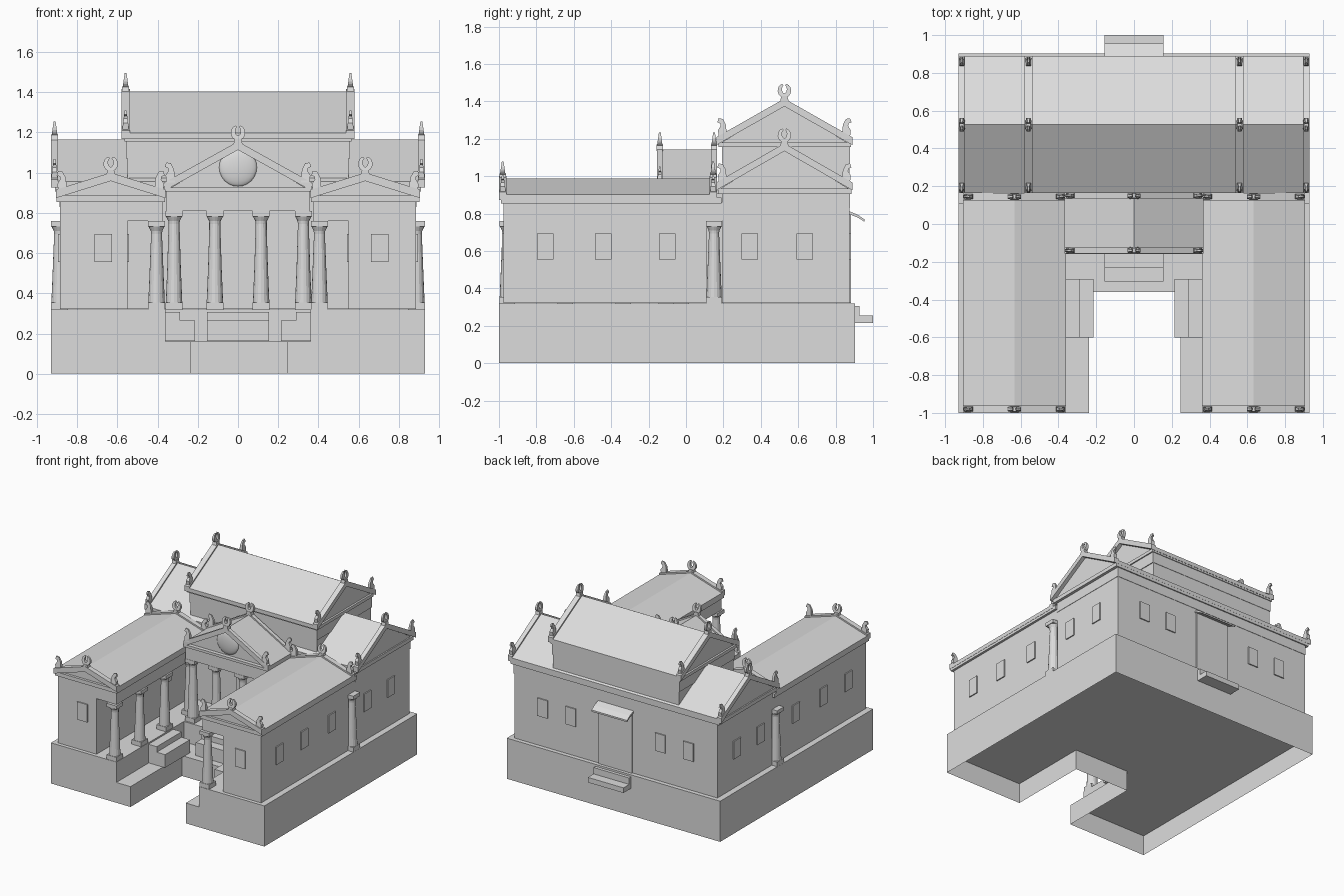
import bpy, bmesh, math
from mathutils import Vector

cube = bpy.data.objects.get("Cube")
if cube:
    bpy.data.objects.remove(cube, do_unlink=True)

stone = bpy.data.materials.new("pale_stone")
stone.use_nodes = True
GREY = (0.72, 0.72, 0.72, 1)
stone.diffuse_color = GREY
stone.node_tree.nodes["Principled BSDF"].inputs["Base Color"].default_value = GREY


def finish(name, bm, recalc=True):
    if recalc:
        bmesh.ops.recalc_face_normals(bm, faces=bm.faces)
    me = bpy.data.meshes.new(name)
    bm.to_mesh(me)
    bm.free()
    me.materials.append(stone)
    ob = bpy.data.objects.new(name, me)
    bpy.context.collection.objects.link(ob)
    return ob


def prism(name, pts, axis, a, b):
    """Extrude a profile of (across, height) points along x or y."""
    bm = bmesh.new()
    place = (lambda p, d: (d, p[0], p[1])) if axis == "x" else (lambda p, d: (p[0], d, p[1]))
    rings = [[bm.verts.new(place(p, d)) for p in pts] for d in (a, b)]
    for r in rings:
        bm.faces.new(r)
    for i in range(len(pts)):
        j = (i + 1) % len(pts)
        bm.faces.new((rings[0][i], rings[0][j], rings[1][j], rings[1][i]))
    return finish(name, bm)


def box(name, x0, x1, y0, y1, z0, z1):
    return prism(name, [(x0, z0), (x1, z0), (x1, z1), (x0, z1)], "y", y0, y1)


def shell(name, outline, top, bottoms):
    """Bottomless block; each wall runs down to its own height (None = no wall)."""
    bm = bmesh.new()
    bm.faces.new([bm.verts.new((x, y, top)) for x, y in outline])
    for i, low in enumerate(bottoms):
        p, q = outline[i], outline[(i + 1) % len(outline)]
        if low is not None:
            bm.faces.new([bm.verts.new((*c, z)) for c, z in ((p, low), (q, low), (q, top), (p, top))])
    bmesh.ops.remove_doubles(bm, verts=bm.verts, dist=0.0005)
    finish(name, bm, recalc=False)


def ornament(name, pts, axis, d, z):
    # flat carving that thins towards its tip
    k = 0 if axis == "x" else 1
    ob = prism(name, pts, axis, d - 0.016, d + 0.016)
    for v in ob.data.vertices:
        v.co[k] = d + (v.co[k] - d) * (1 - 0.75 * min(1, max(0, v.co.z - z) / 0.085))


def ridge_ornament(name, axis, c, z, d):
    # nearly closed ring with a slot at the top, on a small foot
    n = 16
    outer, inner = [], []
    for i in range(n + 1):
        t = math.radians(108 + 324 * i / n)
        outer.append((c + 0.036 * math.cos(t), z + 0.043 + 0.038 * math.sin(t)))
        inner.append((c + 0.013 * math.cos(t), z + 0.05 + 0.022 * math.sin(t)))
    ornament(name, outer + inner[::-1], axis, d, z)
    prism(name + "_foot", [(c - 0.024, z - 0.02), (c + 0.024, z - 0.02), (c + 0.016, z + 0.014),
                           (c - 0.016, z + 0.014)], axis, d - 0.017, d + 0.017)


HORN = [(-0.026, -0.015), (0.018, -0.015), (0.022, 0.02), (0.008, 0.042), (0.01, 0.056),
        (0.026, 0.062), (0.018, 0.084), (-0.004, 0.08), (-0.02, 0.05)]


def gable_roof(name, axis, c, hw, z0, zp, a, b, rim):
    t = 0.03

    def chevron(up):
        return [(c - hw, z0 + up), (c, zp + up), (c + hw, z0 + up),
                (c + hw, z0 - t), (c, zp - t), (c - hw, z0 - t)]

    prism(name + "_slopes", chevron(0), axis, a + 0.004, b - 0.004)
    prism(name + "_pediment", [(c - hw + 0.006, z0 - t), (c + hw - 0.006, z0 - t), (c, zp - 0.02)],
          axis, a + 0.03, b - 0.03)
    for e0, e1 in ((a, a + rim), (b - rim, b)):
        d = (e0 + e1) / 2
        prism(name + "_rim", chevron(0.012), axis, e0, e1)
        ridge_ornament(name + "_ridge_ornament", axis, c, zp + 0.012, d)
        for s in (-1, 1):
            base = z0 + 0.012 + (zp - z0) * 0.03 / hw
            ornament(name + "_corner_ornament",
                     [(c + s * (hw - 0.03 + u), base + v) for u, v in HORN], axis, d, base)


def column(name, x, y, z0, z1):
    # plinth, tapered shaft with flared head, square capital
    r = 0.042
    box(name + "_plinth", x - r, x + r, y - r, y + r, z0, z0 + 0.035)
    profile = [(0.041, z0 + 0.035), (0.034, z0 + 0.2), (0.027, z1 - 0.065),
               (0.029, z1 - 0.05), (0.04, z1 - 0.028)]
    bm = bmesh.new()
    n = 16
    rings = [[bm.verts.new((x + q * math.cos(2 * math.pi * i / n), y + q * math.sin(2 * math.pi * i / n), z))
              for i in range(n)] for q, z in profile]
    for lo, hi in zip(rings, rings[1:]):
        for i in range(n):
            j = (i + 1) % n
            bm.faces.new((lo[i], lo[j], hi[j], hi[i]))
    bm.faces.new(rings[0][::-1])
    bm.faces.new(rings[-1])
    finish(name + "_shaft", bm)
    box(name + "_capital", x - r, x + r, y - r, y + r, z1 - 0.028, z1)


def window(name, axis, wall, c):
    # thin plate lying on a wall that faces along the axis
    z0, z1 = 0.555, 0.695
    prism(name, [(c - 0.044, z0), (c + 0.044, z0), (c + 0.044, z1), (c - 0.044, z1)],
          axis, wall - 0.009, wall + 0.009)


FLOOR = 0.32
BACK = 0.903
# Base: high platform, and a low slab under it that shows as the courtyard ledge
shell("platform", [(-0.93, -1), (-0.36, -1), (-0.36, -0.16), (0.36, -0.16), (0.36, -1), (0.93, -1),
                   (0.93, BACK), (-0.93, BACK)], FLOOR, [0, 0.16, 0.16, 0.16, 0, 0, 0, 0])
shell("courtyard_ledge", [(-0.93, -1), (-0.36, -1), (-0.237, -1), (-0.237, -0.36), (0.245, -0.36), (0.245, -1),
                          (0.36, -1), (0.93, -1), (0.93, BACK), (-0.93, BACK)], 0.16,
      [None, 0, 0, 0, 0, 0, None, None, None, None])

# Steps
STEP = [(0, 0.162), (0.145, 0.162), (0.145, 0.265), (0.072, 0.265), (0.072, 0.308), (0, 0.308)]
prism("front_steps", [(-0.16 - u, z) for u, z in STEP], "x", -0.155, 0.155)
for s in (-1, 1):
    prism("side_steps", [(s * (0.36 - u), z) for u, z in STEP], "y", -0.6, -0.29)
prism("back_steps", [(0.9, 0.215), (1.0, 0.215), (1.0, 0.255), (0.928, 0.255), (0.928, 0.305), (0.9, 0.305)],
      "x", -0.155, 0.155)

# Main hall
G = FLOOR + 0.002
MID, HALF = 0.526, 0.363
box("hall_walls", -0.885, 0.885, 0.195, 0.873, G, 0.83)
box("hall_frieze", -0.888, 0.888, 0.192, 0.876, 0.83, 0.905)
box("hall_cornice", -0.91, 0.91, 0.172, 0.885, 0.905, 0.935)
gable_roof("hall_roof", "x", MID, HALF, 0.955, 1.164, -0.93, 0.93, 0.036)
box("upper_walls", -0.55, 0.55, 0.195, 0.873, 0.93, 1.08)
box("upper_frieze", -0.556, 0.556, 0.192, 0.876, 1.07, 1.16)
box("upper_cornice", -0.565, 0.565, 0.175, 0.882, 1.155, 1.18)
gable_roof("upper_roof", "x", MID, HALF, 1.197, 1.403, -0.58, 0.58, 0.042)

# Doors and back canopy
box("back_door", -0.145, 0.145, 0.87, 0.882, G, 0.8)
prism("back_canopy", [(0.87, 0.798), (0.87, 0.814), (0.92, 0.793), (0.955, 0.769), (0.955, 0.756), (0.92, 0.778)],
      "x", -0.155, 0.155)
for s in (-1, 1):
    box("front_door_leaf", s * 0.001, s * 0.145, 0.186, 0.2, G, 0.81)
    for x in (0.39, 0.635):
        window("back_window", "y", 0.873, s * x)
    for y in (0.34, 0.635):
        window("hall_side_window", "x", s * 0.885, y)

# Front portico
box("portico_beam", -0.355, 0.355, -0.145, 0.2, 0.81, 0.91)
box("portico_cornice", -0.365, 0.365, -0.155, 0.2, 0.905, 0.925)
gable_roof("portico_roof", "y", 0, 0.368, 0.938, 1.143, -0.155, 0.165, 0.03)
for x in (-0.318, -0.115, 0.115, 0.325):
    column("portico_column", x, -0.105, FLOOR, 0.81)

# Shallow round boss on the portico pediment
bm = bmesh.new()
bmesh.ops.create_uvsphere(bm, u_segments=24, v_segments=12, radius=0.095)
for v in bm.verts:
    v.co = Vector((v.co.x, v.co.y * 0.24 - 0.123, v.co.z + 1.026))
for f in bm.faces:
    f.smooth = True
finish("pediment_boss", bm)

# Two wings with colonnades facing the courtyard
for s in (-1, 1):
    def wing_box(name, x0, x1, *rest):
        box(name, min(s * x0, s * x1), max(s * x0, s * x1), *rest)

    wing_box("wing_walls", 0.55, 0.885, -0.975, 0.112, G, 0.77)
    wing_box("wing_link", 0.55, 0.845, 0.1, 0.2, G, 0.77)
    wing_box("wing_beam", 0.375, 0.885, -0.975, 0.2, 0.76, 0.86)
    wing_box("wing_cornice", 0.362, 0.903, -0.99, 0.19, 0.855, 0.885)
    gable_roof("wing_roof", "y", s * 0.633, 0.273, 0.903, 0.988, -1.0, 0.165, 0.04)
    for y in (-0.955, -0.645, -0.335, -0.025):
        column("wing_column", s * 0.405, y, FLOOR, 0.76)
    column("corner_column", s * 0.887, 0.15, FLOOR, 0.76)
    window("wing_front_window", "y", -0.975, 0.705 if s > 0 else -0.67)
    for y in (-0.752, -0.443, -0.1):
        window("wing_outer_window", "x", s * 0.885, y)
        window("wing_inner_window", "x", s * 0.55, y)
